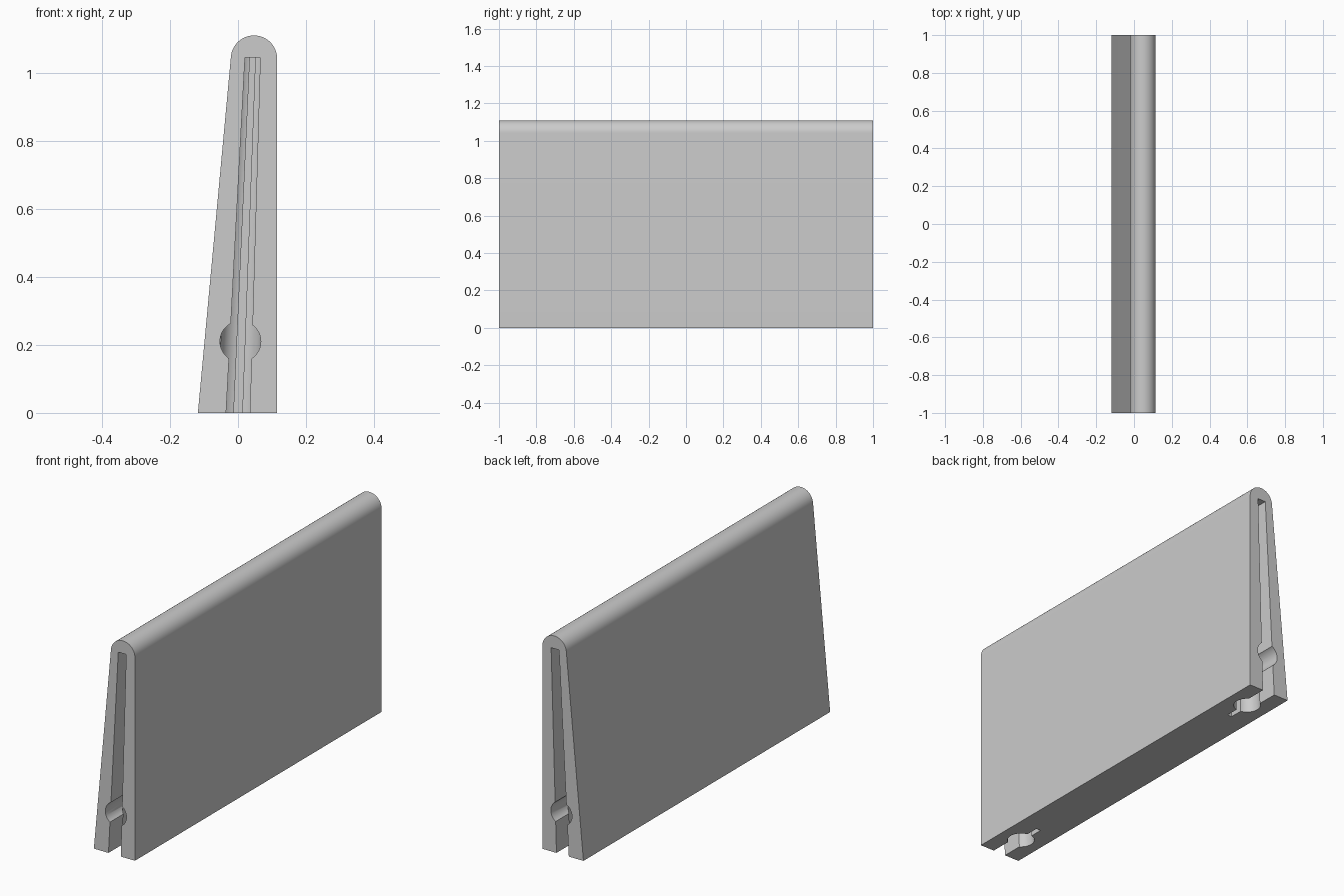
import bpy, bmesh, math
from mathutils import Vector

cube = bpy.data.objects.get("Cube")
if cube:
    bpy.data.objects.remove(cube, do_unlink=True)

grey = bpy.data.materials.new("light_grey")
grey.use_nodes = True
colour = (0.6, 0.6, 0.6, 1)
grey.diffuse_color = colour
grey.node_tree.nodes["Principled BSDF"].inputs["Base Color"].default_value = colour

HEIGHT, SLOT_TOP = 1.11, 1.045


def loft(name, ring_a, ring_b):
    """Closed solid between two matching outlines."""
    bm = bmesh.new()
    a = [bm.verts.new(p) for p in ring_a]
    b = [bm.verts.new(p) for p in ring_b]
    bm.faces.new(a)
    bm.faces.new(b)
    n = len(a)
    for i in range(n):
        j = (i + 1) % n
        bm.faces.new((a[i], a[j], b[j], b[i]))
    bmesh.ops.recalc_face_normals(bm, faces=bm.faces)
    mesh = bpy.data.meshes.new(name)
    bm.to_mesh(mesh)
    bm.free()
    mesh.materials.append(grey)
    obj = bpy.data.objects.new(name, mesh)
    bpy.context.collection.objects.link(obj)
    return obj


# Tapered body with a rounded ridge
r = 0.068
cx, cz = 0.047, HEIGHT - r
profile = [(-0.118, 0), (0.115, 0)]
for i in range(33):
    t = math.radians(175 * i / 32)
    profile.append((cx + r * math.cos(t), cz + r * math.sin(t)))
body = loft("tapered_panel", [(x, -1, z) for x, z in profile],
            [(x, 1, z) for x, z in profile])


def keyhole(side, z):
    """Slot, round channel and thin slit, narrowing and leaning with height."""
    k = 1 - 0.36 * z / SLOT_TOP
    lean = 0.043 * z / SLOT_TOP
    slot, hole, slit = 0.035 * k, 0.064 * k, 0.0125 * k
    centre = 0.16
    half = [(slot, -0.05)]
    start, end = math.asin(slot / hole), math.pi - math.asin(slit / hole)
    for i in range(25):
        t = start + (end - start) * i / 24
        half.append((hole * math.sin(t), centre - hole * math.cos(t)))
    half.append((slit, 0.29))
    outline = half + [(-x, d) for x, d in reversed(half)]
    return [(x + lean, side * (1 - d), z) for x, d in outline]


def cut(cutter):
    mod = body.modifiers.new("cut", "BOOLEAN")
    mod.operation, mod.solver, mod.object = "DIFFERENCE", "EXACT", cutter
    bpy.context.view_layer.objects.active = body
    bpy.ops.object.modifier_apply(modifier=mod.name)
    bpy.data.objects.remove(cutter, do_unlink=True)


# Keyhole channel and round end socket at each end
for side in (-1, 1):
    cut(loft("keyhole_cutter", keyhole(side, -0.05), keyhole(side, SLOT_TOP)))
    ring = [(0.007 + 0.06 * math.cos(math.tau * i / 48),
             0.21 + 0.06 * math.sin(math.tau * i / 48)) for i in range(48)]
    cut(loft("socket_cutter", [(x, side * 1.05, z) for x, z in ring],
             [(x, side * 0.84, z) for x, z in ring]))

bpy.ops.object.select_all(action="DESELECT")
body.select_set(True)
bpy.context.view_layer.objects.active = body
bpy.ops.object.shade_smooth_by_angle(angle=math.radians(30))
